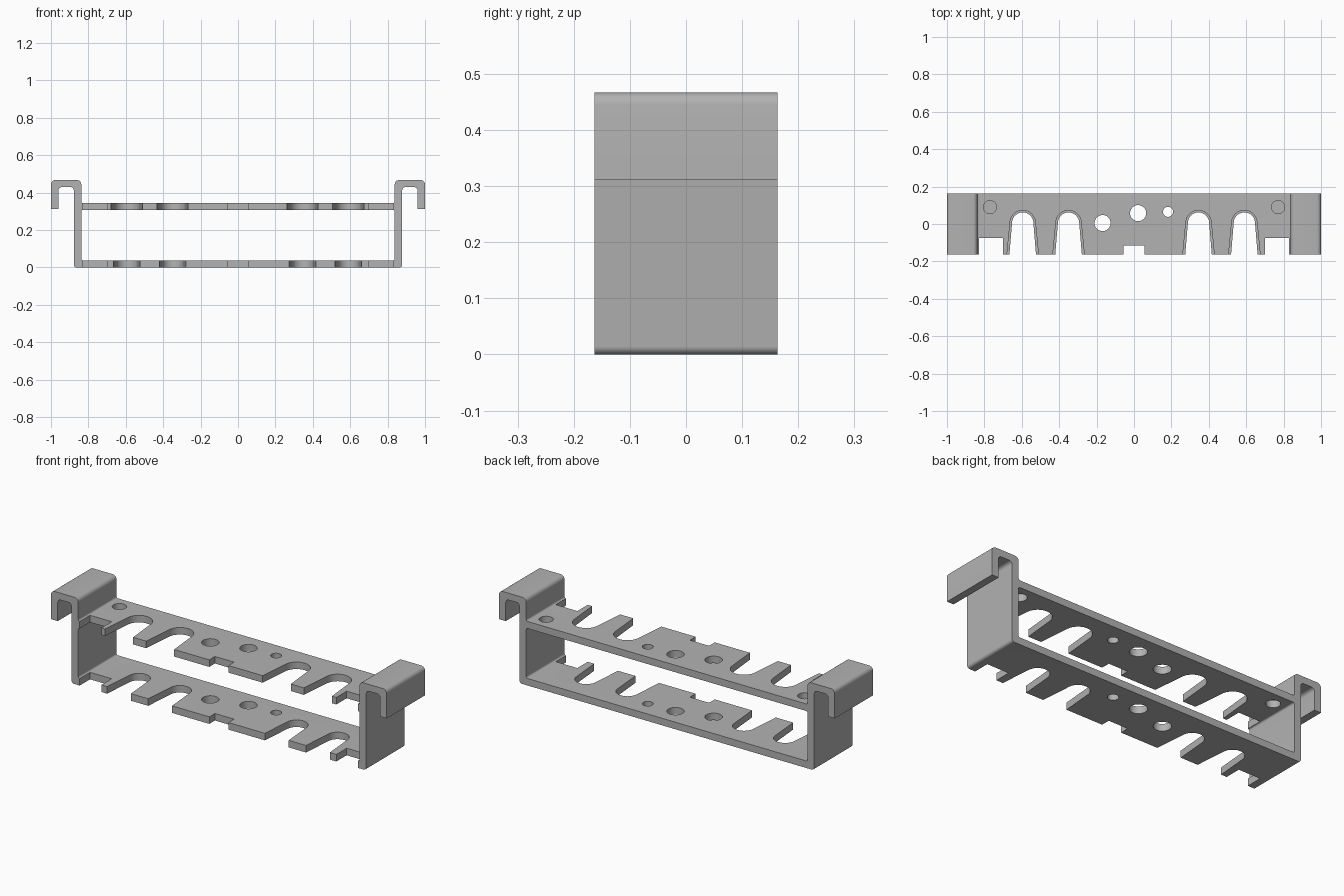
import bpy
from math import pi, sin, cos, tan, radians
from mathutils import Vector, Matrix

cube = bpy.data.objects.get("Cube")
if cube:
    bpy.data.objects.remove(cube, do_unlink=True)

grey = bpy.data.materials.new("plain grey")
grey.use_nodes = True
grey.diffuse_color = (0.45, 0.45, 0.45, 1)
grey.node_tree.nodes["Principled BSDF"].inputs["Base Color"].default_value = (0.45, 0.45, 0.45, 1)

DEPTH = 0.326
FRONT = -DEPTH / 2


def rounded(corners, steps=6):
    """Outline from (x, y, radius) corners, each rounded by an arc."""
    out = []
    for i, (x, y, r) in enumerate(corners):
        p = Vector((x, y))
        if not r:
            out.append(p)
            continue
        a = (Vector(corners[i - 1][:2]) - p).normalized()
        b = (Vector(corners[(i + 1) % len(corners)][:2]) - p).normalized()
        half = a.angle(b) / 2
        centre = p + (a + b).normalized() * (r / sin(half))
        start = p + a * (r / tan(half)) - centre
        end = p + b * (r / tan(half)) - centre
        for k in range(steps + 1):
            t = k / steps
            sweep = pi - 2 * half
            out.append(centre + (start * sin((1 - t) * sweep) + end * sin(t * sweep)) / sin(sweep))
    return out


def box(x0, x1, y0, y1):
    return [Vector(p) for p in ((x0, y0), (x1, y0), (x1, y1), (x0, y1))]


def circle(x, y, r, n=32):
    return [Vector((x + r * cos(2 * pi * k / n), y + r * sin(2 * pi * k / n))) for k in range(n)]


def arch(x, top, r, mouth, n=20):
    """Tapered slot that is open to the front and round at the back."""
    arc = [Vector((x + r * cos(pi * k / n), top - r + r * sin(pi * k / n))) for k in range(n + 1)]
    return [Vector((x - mouth, FRONT)), Vector((x - mouth, FRONT - 0.05)),
            Vector((x + mouth, FRONT - 0.05)), Vector((x + mouth, FRONT))] + arc


def prism(name, loops, thickness, matrix):
    """Filled outline with holes, extruded and placed as a mesh."""
    curve = bpy.data.curves.new(name, "CURVE")
    curve.dimensions = "2D"
    curve.fill_mode = "BOTH"
    curve.extrude = thickness / 2
    for loop in loops:
        spline = curve.splines.new("POLY")
        spline.points.add(len(loop) - 1)
        for point, co in zip(spline.points, loop):
            point.co = (co.x, co.y, 0, 1)
        spline.use_cyclic_u = True
    temp = bpy.data.objects.new(name + "_outline", curve)
    bpy.context.collection.objects.link(temp)
    mesh = bpy.data.meshes.new_from_object(temp.evaluated_get(bpy.context.evaluated_depsgraph_get()))
    bpy.data.objects.remove(temp, do_unlink=True)
    mesh.transform(matrix)
    obj = bpy.data.objects.new(name, mesh)
    bpy.context.collection.objects.link(obj)
    bpy.context.view_layer.objects.active = obj
    bpy.ops.object.select_all(action="DESELECT")
    obj.select_set(True)
    bpy.ops.object.mode_set(mode="EDIT")
    bpy.ops.mesh.select_all(action="SELECT")
    bpy.ops.mesh.remove_doubles(threshold=0.0001)
    bpy.ops.mesh.normals_make_consistent(inside=False)
    bpy.ops.object.mode_set(mode="OBJECT")
    return obj


# Frame: hooks, side walls and both shelves as one front profile
half = [(0.878, 0, 0.015), (0.878, 0.43, 0.018), (0.96, 0.43, 0.018), (0.96, 0.312, 0),
        (1, 0.312, 0), (1, 0.467, 0.022), (0.838, 0.467, 0.022), (0.838, 0.345, 0.009)]
outer = rounded(half + [(-x, z, r) for x, z, r in reversed(half)])
inner = rounded([(sx * 0.838, z, 0.009) for sx, z in ((-1, 0.038), (1, 0.038), (1, 0.307), (-1, 0.307))])
frame = prism("tool_rack_frame", [outer, inner], DEPTH, Matrix.Rotation(radians(90), 4, "X"))
frame.data.materials.clear()
frame.data.materials.append(grey)

# Cutouts: shared notches and holes, wider slots in the upper shelf
shared = [box(-0.057, 0.057, FRONT - 0.05, -0.115), circle(-0.168, 0.005, 0.043),
          circle(0.022, 0.058, 0.043), circle(0.182, 0.065, 0.027)]
for s in (-1, 1):
    shared.append(box(*sorted((s * 0.7, s * 0.829)), FRONT - 0.05, -0.075))
slots = (-0.595, -0.35, 0.345, 0.59)
screw_holes = [circle(s * 0.77, 0.09, 0.035) for s in (-1, 1)]
shelves = {
    "upper": (0.326, shared + screw_holes + [arch(x, 0.073, 0.068, 0.084) for x in slots]),
    "lower": (0.019, shared + [arch(x, 0.062, 0.057, 0.071) for x in slots]),
}
for level, (z, loops) in shelves.items():
    cutter = prism(level + "_shelf_cutter", loops, 0.1, Matrix.Translation((0, 0, z)))
    cutter.hide_render = True
    cut = frame.modifiers.new(level + " cutouts", "BOOLEAN")
    cut.operation = "DIFFERENCE"
    cut.solver = "EXACT"
    cut.object = cutter
    bpy.ops.object.select_all(action="DESELECT")
    bpy.context.view_layer.objects.active = frame
    frame.select_set(True)
    bpy.ops.object.modifier_apply(modifier=cut.name)
    bpy.data.objects.remove(cutter, do_unlink=True)

bpy.ops.object.shade_smooth_by_angle(angle=radians(30))
